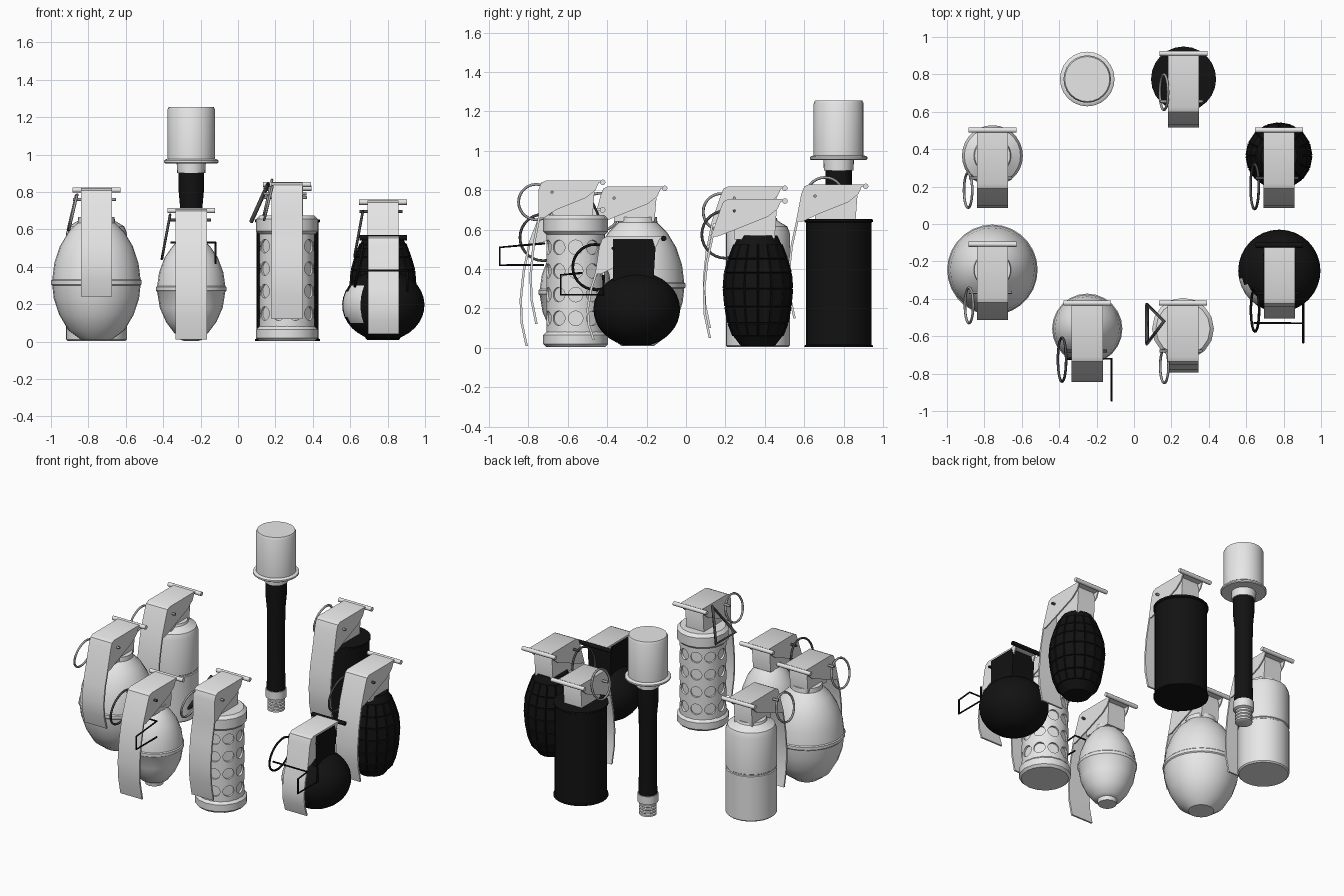
import bpy, bmesh, math
from mathutils import Vector, Matrix

if "Cube" in bpy.data.objects:
    bpy.data.objects.remove(bpy.data.objects["Cube"])


def material(name, v):
    m = bpy.data.materials.new(name)
    m.diffuse_color = (v, v, v, 1)
    m.use_nodes = True
    m.node_tree.nodes["Principled BSDF"].inputs["Base Color"].default_value = m.diffuse_color
    return m


LIGHT = material("light grey", 0.8)
BLACK = material("black", 0.006)
DARK = material("dark grey", 0.07)
MID = material("mid grey", 0.35)


def finish(bm, name, mats, loc=(0, 0, 0), smooth=True):
    bmesh.ops.recalc_face_normals(bm, faces=bm.faces[:])
    me = bpy.data.meshes.new(name)
    bm.to_mesh(me)
    bm.free()
    for m in mats if isinstance(mats, list) else [mats]:
        me.materials.append(m)
    ob = bpy.data.objects.new(name, me)
    ob.location = loc
    bpy.context.collection.objects.link(ob)
    if smooth:
        bpy.context.view_layer.objects.active = ob
        bpy.ops.object.select_all(action='DESELECT')
        ob.select_set(True)
        bpy.ops.object.shade_smooth_by_angle(angle=math.radians(35))
    return ob


def lathe_mesh(profile, n=24):
    """Closed solid of revolution from (radius, height) points."""
    bm = bmesh.new()
    rings = [[bm.verts.new((r * math.cos(2 * math.pi * i / n),
                            r * math.sin(2 * math.pi * i / n), z)) for i in range(n)]
             for r, z in profile]
    sides = []
    for a, b in zip(rings, rings[1:]):
        for i in range(n):
            j = (i + 1) % n
            sides.append(bm.faces.new((a[i], a[j], b[j], b[i])))
    bm.faces.new(rings[0][::-1])
    bm.faces.new(rings[-1])
    return bm, sides


def lathe(name, profile, xy, mat, n=24):
    return finish(lathe_mesh(profile, n)[0], name, mat, (*xy, 0))


def prism(name, pts, x0, x1, mat, loc):
    """Side outline in (y, z) extruded along x."""
    bm = bmesh.new()
    f = bm.faces.new([bm.verts.new((x0, y, z)) for y, z in pts])
    g = bmesh.ops.extrude_face_region(bm, geom=[f])['geom']
    bmesh.ops.translate(bm, vec=(x1 - x0, 0, 0),
                        verts=[v for v in g if isinstance(v, bmesh.types.BMVert)])
    return finish(bm, name, mat, loc)


def rod(name, r, length, loc, mat):
    bm = bmesh.new()
    bmesh.ops.create_cone(bm, cap_ends=True, segments=12, radius1=r, radius2=r, depth=length,
                          matrix=Matrix.Rotation(math.pi / 2, 4, 'Y'))
    return finish(bm, name, mat, loc)


def wire(name, pts, r, mat, closed=False):
    cu = bpy.data.curves.new(name, 'CURVE')
    cu.dimensions, cu.bevel_depth, cu.bevel_resolution = '3D', r, 2
    s = cu.splines.new('POLY')
    s.points.add(len(pts) - 1)
    for p, q in zip(s.points, pts):
        p.co = (*q, 1)
    s.use_cyclic_u = closed
    cu.use_fill_caps = True
    cu.materials.append(mat)
    ob = bpy.data.objects.new(name, cu)
    bpy.context.collection.objects.link(ob)


def fuze(tag, x, y, h, body_z, front, end_z, ring, lever_mat=LIGHT, fuze_mat=LIGHT,
         ring_mat=MID, half=0.068):
    """Fuze block, bent lever, cheeks, hinge bar, pin and pull ring. ring = (dx, dy, dz, r)."""
    loc, w = (x, y, 0), 0.083
    prism(tag + "_fuze_block", [(-.12, body_z - .02), (.085, body_z - .02), (.095, h - .06),
                                (.08, h - .012), (-.12, h - .012)], -half, half, fuze_mat, loc)
    # bent strip, thickened inwards
    mid = h - .18 - (h - .18 - end_z) * 0.55
    path = [(.125, h), (-.15, h), (-.175, h - .012), (-.19, h - .05), (front + .045, h - .18),
            (front + .015, (h - .18 + mid) / 2), (front, mid), (front + .005, (mid + end_z) / 2),
            (front + .03, end_z)]
    inner = [(py + (.012 if i > 1 else 0), pz - (.012 if i < 4 else 0))
             for i, (py, pz) in enumerate(path)]
    prism(tag + "_lever", path + inner[::-1], -w, w, lever_mat, loc)
    cheek = [(.12, h - .005), (-.16, h - .005), (-.185, h - .05), (front + .05, h - .19),
             (front + .075, h - .19), (-.1, h - .15), (.05, h - .09), (.1, h - .05)]
    for s in (-1, 1):
        prism(tag + "_cheek", cheek, s * w, s * (w - .008), lever_mat, loc)
    rod(tag + "_hinge_bar", .014, .255, (x, y + .137, h - .01), fuze_mat)
    rod(tag + "_pin", .008, .23, (x - .01, y - .12, h - .06), ring_mat)
    dx, dy, dz, r = ring
    pts = []
    for i in range(28):
        a = 2 * math.pi * i / 28
        pts.append((x + dx + .022 * math.sin(a), y + dy + r * math.cos(a),
                    h + dz + r * math.sin(a)))
    wire(tag + "_pull_ring", pts, .007, ring_mat, True)


# large egg-shaped body
lathe("large_egg_body", [(.08, .008), (.15, .06), (.2, .145), (.228, .23), (.236, .3), (.242, .306),
                         (.242, .326), (.236, .332), (.225, .42), (.195, .51), (.15, .585),
                         (.1, .635), (.097, .665)], (-.757, -.245), LIGHT, 28)
fuze("large_egg", -.757, -.245, .82, .66, -.268, .24, (-.125, -.19, -.13, .095))

# light canister
lathe("canister_body", [(.155, .004), (.163, .012), (.163, .318), (.158, .322), (.158, .33),
                        (.163, .334), (.163, .58), (.15, .615), (.1, .645), (.095, .66)],
      (-.757, .365), LIGHT, 28)
fuze("canister", -.757, .365, .82, .65, -.28, .1, (-.13, -.185, -.13, .093))

# stick: threaded cap, handle, collar and head
stick = (-.25, .775)
cap = [(.042, .004)]
for k in range(4):
    z = .01 + k * .022
    cap += [(.055, z), (.055, z + .012), (.047, z + .016)]
lathe("stick_screw_cap", cap + [(.066, .1), (.066, .155)], stick, LIGHT)
lathe("stick_handle", [(.06, .155), (.057, .3), (.058, .7), (.068, .81), (.068, .9)], stick, BLACK)
lathe("stick_collar", [(.075, .9), (.078, .958)], stick, LIGHT)
lathe("stick_head", [(.14, .953), (.146, .958), (.146, .968), (.138, .974), (.127, .976),
                     (.127, 1.24), (.12, 1.255)], stick, LIGHT)

# black canister
lathe("black_canister_body", [(.174, .003), (.174, .012), (.166, .016), (.166, .635), (.174, .64),
                              (.174, .652), (.15, .655)], (.265, .775), BLACK)
fuze("black_canister", .265, .775, .83, .655, -.26, .15, (-.105, -.07, -.06, .095))

# segmented black body with raised blocks
prof = [(.085, .008), (.125, .06), (.15, .125), (.166, .21), (.174, .3), (.168, .38), (.148, .45),
        (.12, .525), (.098, .57)]
bm, sides = lathe_mesh(prof, 16)
blocks = [f for f in sides if .05 < f.calc_center_median().z < .54]
bmesh.ops.recalc_face_normals(bm, faces=bm.faces[:])
bmesh.ops.inset_individual(bm, faces=blocks, thickness=.005, depth=.006)
finish(bm, "segmented_body", BLACK, (.775, .365, 0))
fuze("segmented", .775, .365, .755, .57, -.28, .05, (-.13, -.165, -.18, .12), ring_mat=DARK)

# black ball, with a light worn patch at the front left
n = 14
prof = [(.22 * math.sin(a), .195 - .19 * math.cos(a))
        for a in (math.pi * (.1 + .82 * i / n) for i in range(n + 1))]
bm, sides = lathe_mesh(prof, 32)
for f in sides:
    c = f.calc_center_median()
    if -.21 < c.x < -.11 and c.y < -.06 and .1 < c.z < .31:
        f.material_index = 1
finish(bm, "ball_body", [BLACK, LIGHT], (.777, -.25, 0))
fuze("ball", .777, -.25, .565, .36, -.255, .04, (-.13, -.21, -.155, .115),
     fuze_mat=BLACK, ring_mat=BLACK, half=.086)
wire("ball_safety_clip", [(.64, -.53, .38), (.905, -.53, .38), (.905, -.635, .37),
                          (.905, -.635, .27), (.905, -.42, .27), (.905, -.42, .37)], .006, BLACK)

# small lemon-shaped body
lathe("lemon_body", [(.058, .008), (.062, .035), (.09, .045), (.135, .105), (.168, .18),
                     (.182, .265), (.188, .272), (.188, .292), (.182, .298), (.172, .37),
                     (.142, .45), (.1, .51), (.075, .535), (.075, .56)], (-.25, -.56), LIGHT)
fuze("lemon", -.25, -.56, .71, .55, -.285, .01, (-.135, -.165, -.15, .118), ring_mat=DARK)
wire("lemon_safety_clip", [(-.36, -.72, .53), (-.12, -.72, .53), (-.12, -.945, .51),
                           (-.12, -.945, .42), (-.12, -.72, .42)], .006, BLACK)

# perforated tube: end caps and body with round recesses
tube = (.262, -.56)
for nm, lo, hi in (("tube_bottom_cap", .004, .085), ("tube_top_cap", .575, .675)):
    lathe(nm, [(.15, lo), (.165, lo + .015), (.165, hi - .02), (.145, hi)], tube, LIGHT, 16)
body = lathe("tube_body", [(.148, .06), (.148, .6)], tube, LIGHT, 40)
bm = bmesh.new()
for row in range(4):
    for k in range(10):
        a = 2 * math.pi * k / 10
        d = Vector((math.cos(a), math.sin(a), 0))
        rot = d.to_track_quat('Z', 'Y').to_matrix().to_4x4()
        bmesh.ops.create_cone(bm, cap_ends=True, segments=16, radius1=.037, radius2=.037, depth=.05,
                              matrix=Matrix.Translation(d * .158 + Vector((0, 0, .15 + .12 * row))) @ rot)
cutter = finish(bm, "recess_cutter", LIGHT, (*tube, 0), False)
cutter.hide_render = True
cutter.hide_viewport = True
mod = body.modifiers.new("recesses", 'BOOLEAN')
mod.object, mod.operation, mod.solver = cutter, 'DIFFERENCE', 'EXACT'
fuze("tube", .262, -.56, .85, .67, -.235, .12, (-.1, -.2, -.11, .09))
wire("tube_triangle_ring", [(.16, -.52, .84), (.07, -.43, .64), (.07, -.64, .64)], .011, DARK, True)
